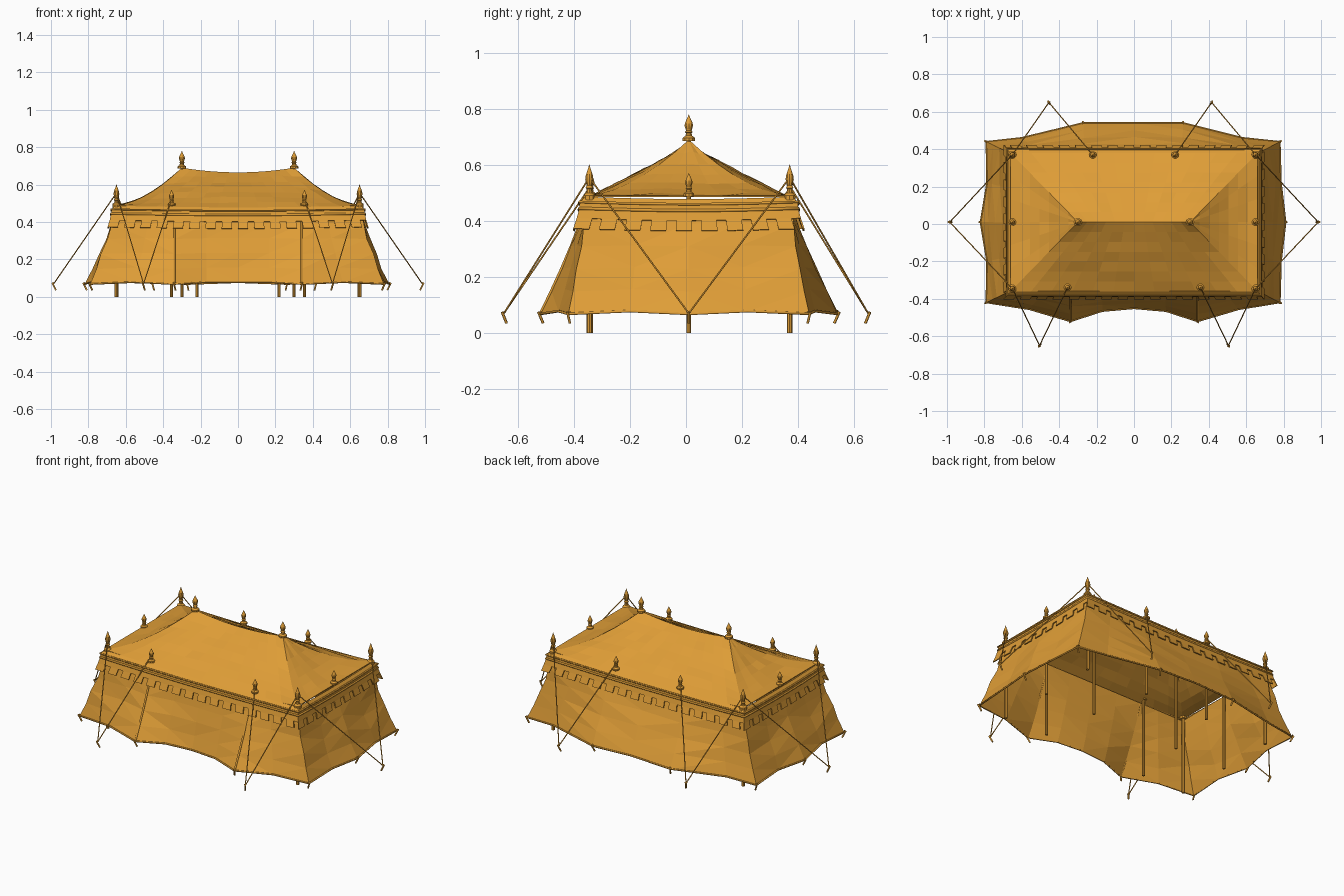
import bpy, bmesh, math, random
from mathutils import Vector

random.seed(4)
if "Cube" in bpy.data.objects:
    bpy.data.objects.remove(bpy.data.objects["Cube"], do_unlink=True)

canvas = bpy.data.materials.new("ochre canvas")
canvas.use_nodes = True
OCHRE = (0.74, 0.34, 0.038, 1)
canvas.diffuse_color = OCHRE
canvas.node_tree.nodes["Principled BSDF"].inputs["Base Color"].default_value = OCHRE

CY, HX, HY = 0.01, 0.66, 0.37      # eave rectangle: centre y and half sizes
RIDGE = 0.30


def finish(name, bm, thickness=0):
    bmesh.ops.remove_doubles(bm, verts=bm.verts, dist=0.0005)
    bmesh.ops.recalc_face_normals(bm, faces=bm.faces)
    mesh = bpy.data.meshes.new(name)
    bm.to_mesh(mesh)
    bm.free()
    mesh.materials.append(canvas)
    ob = bpy.data.objects.new(name, mesh)
    bpy.context.collection.objects.link(ob)
    if thickness:
        mod = ob.modifiers.new("cloth thickness", "SOLIDIFY")
        mod.thickness = thickness
    return ob


def smooth(ob):
    bpy.ops.object.select_all(action='DESELECT')
    ob.select_set(True)
    bpy.context.view_layer.objects.active = ob
    bpy.ops.object.shade_smooth_by_angle()


def add_grid(bm, rows, wrap=False):
    grid = [[bm.verts.new(p) for p in row] for row in rows]
    for low, high in zip(grid, grid[1:]):
        n = len(low)
        for i in range(n if wrap else n - 1):
            j = (i + 1) % n
            bm.faces.new((low[i], low[j], high[j], high[i]))


def tube(name, points, radius, closed=False):
    data = bpy.data.curves.new(name, 'CURVE')
    data.dimensions = '3D'
    data.bevel_depth = radius
    data.bevel_resolution = 1
    data.use_fill_caps = True
    spline = data.splines.new('POLY')
    spline.points.add(len(points) - 1)
    for sp, p in zip(spline.points, points):
        sp.co = (*p, 1)
    spline.use_cyclic_u = closed
    data.materials.append(canvas)
    ob = bpy.data.objects.new(name, data)
    bpy.context.collection.objects.link(ob)
    bpy.ops.object.select_all(action='DESELECT')
    ob.select_set(True)
    bpy.context.view_layer.objects.active = ob
    bpy.ops.object.convert(target='MESH')


def lathe(name, x, y, profile, sides=10):
    bm = bmesh.new()
    turn = [2 * math.pi * k / sides for k in range(sides)]
    add_grid(bm, [[(x + r * math.cos(a), y + r * math.sin(a), z) for a in turn]
                  for r, z in profile], wrap=True)
    smooth(finish(name, bm))


# Hipped roof: sagging ridge, hips that sweep up, rumpled slopes
def roof_side(bm, a, b, r0, r1, belly, cols):
    rows = []
    steps = 7
    for s in range(steps + 1):
        t = s / steps
        row = []
        for c in range(cols + 1):
            u = c / cols
            p = Vector(a).lerp(Vector(b), u).lerp(Vector(r0).lerp(Vector(r1), u), t)
            m = belly * (1 - (2 * u - 1) ** 4)
            z = (0.49 + 0.2 * t ** 1.75) * (1 - m) + (0.478 + 0.212 * t) * m
            z -= 0.025 * belly * t * (1 - (2 * u - 1) ** 2)
            if 0 < s < steps and 0 < c < cols:
                z += random.uniform(-0.004, 0.004)
            row.append((p.x, p.y, z))
        rows.append(row)
    add_grid(bm, rows)


corners = [(-HX, CY - HY), (HX, CY - HY), (HX, CY + HY), (-HX, CY + HY)]
c3 = [(x, y, 0) for x, y in corners]
left_end, right_end = (RIDGE, CY, 0), (-RIDGE, CY, 0)
bm = bmesh.new()
roof_side(bm, c3[0], c3[1], right_end, left_end, 1, 12)
roof_side(bm, c3[2], c3[3], left_end, right_end, 1, 12)
roof_side(bm, c3[1], c3[2], left_end, left_end, 0, 6)
roof_side(bm, c3[3], c3[0], right_end, right_end, 0, 6)
finish("roof", bm, 0.005)


# Eave band and crenellated valance
def eave_point(side, u, out, z):
    a, b = Vector(corners[side]), Vector(corners[(side + 1) % 4])
    p = a.lerp(b, u)
    sx, sy = p.x / HX, (p.y - CY) / HY
    return (p.x + sx * out, p.y + sy * out * 1.15, z)


bm = bmesh.new()
for side, teeth in enumerate((16, 9, 16, 9)):
    cuts = [0]
    for k in range(teeth):
        cuts += [(k + 0.62) / teeth, (k + 1) / teeth]
    levels = [(0, 0.486), (0.016, 0.468), (0.018, 0.445), (0.026, 0.41)]
    add_grid(bm, [[eave_point(side, u, o, z - 0.008 * math.sin(math.pi * u)) for u in cuts]
                  for o, z in levels])
    for k in range(teeth):
        span = (cuts[2 * k], cuts[2 * k + 1])
        add_grid(bm, [[eave_point(side, u, o, z - 0.008 * math.sin(math.pi * u)) for u in span]
                      for o, z in ((0.026, 0.41), (0.037, 0.373))])
finish("valance", bm, 0.006)
for z, r in ((0.468, 0.005), (0.445, 0.006)):
    tube("eave_cord", [eave_point(s, k / 8, 0.018, z - 0.008 * math.sin(math.pi * k / 8))
                       for s in range(4) for k in range(8)], r, True)

# Splayed walls, pinned out at the pegs
front = [(-.79, -.42), (-.56, -.455), (-.34, -.52), (-.17, -.465), (0, -.45),
         (.17, -.465), (.34, -.52), (.56, -.455), (.78, -.42)]
right = [(.785, -.2), (.81, .01), (.785, .22)]
back = [(.78, .44), (.58, .46), (.26, .54), (0, .54), (-.27, .54), (-.6, .46), (-.79, .44)]
left = [(-.785, .22), (-.82, .01), (-.785, -.2)]
base = front + right + back + left
pinned = {0, 2, 6, 8, 10, 12, 14, 16, 18, 20}


def wall_point(i, t, rumple=0):
    x, y = base[i]
    ground = Vector((x, y, 0.068 if i in pinned else 0.078))
    if abs(x) > 0.7:
        tx = math.copysign(0.655, x)
    else:
        tx = x if abs(x) < 0.5 else x * 0.835
    ty = y * 0.85 if (x, y) in right + left else (CY + math.copysign(HY - 0.005, y))
    top = Vector((tx, ty, 0.47))
    s = t ** 1.2
    p = Vector((top.x + (ground.x - top.x) * s, top.y + (ground.y - top.y) * s,
                top.z + (ground.z - top.z) * t))
    return p * (1 + rumple) - Vector((0, 0, p.z * rumple))


bm = bmesh.new()
rows = 5
add_grid(bm, [[wall_point(i, r / rows, random.uniform(-.014, .008) if 1 < r < rows else 0)
               for i in range(len(base))] for r in range(rows + 1)], wrap=True)
bmesh.ops.triangulate(bm, faces=bm.faces)
finish("walls", bm, 0.005)
tube("wall_hem", [wall_point(i, 1) for i in range(len(base))], 0.005, True)
for i in (2, 6):
    tube("door_seam", [wall_point(i, k / 5) for k in range(6)], 0.006)


# Tent pegs lean away from the centre
def peg(x, y, z=0.075):
    d = Vector((x, y - CY, 0)).normalized()
    p = Vector((x, y, z))
    tube("peg", [p + d * 0.008, p - d * 0.012 - Vector((0, 0, 0.04))], 0.005)
    side = Vector((-d.y, d.x, 0)) * 0.008
    tube("peg_hook", [p - side, p + side], 0.003)


for i in pinned:
    peg(*base[i])

# Poles with turned finials
SPEAR = [(0, 0), (1, 0), (1, .12), (.55, .2), (.45, .3), (.62, .34), (.45, .4),
         (.7, .58), (.62, .68), (.22, .88), (0, 1)]


def pole(x, y, roof_z, tip_z, width=0.02, foot=0.0085):
    lathe("pole", x, y, [(0, 0), (foot, 0), (foot, roof_z), (0, roof_z)], 8)
    lathe("finial", x, y, [(r * width, roof_z + h * (tip_z - roof_z)) for r, h in SPEAR])


for sx in (-1, 1):
    pole(sx * RIDGE, CY, 0.685, 0.78, 0.023)
    pole(sx * 0.65, CY, 0.487, 0.572)
    pole(sx * 0.355, -0.34, 0.487, 0.572)
    pole(sx * 0.22, 0.37, 0.487, 0.572)
    for y in (-0.345, 0.37):
        pole(sx * 0.65, y, 0.475, 0.602, 0.022, 0.01)

# Guy ropes run from the pole tops to shared pegs
for sx in (-1, 1):
    stays = [((0.985, CY), [(0.65, -0.345), (0.65, 0.37)]),
             ((0.505, -0.65), [(0.65, -0.345), (0.355, -0.34)]),
             ((0.435, 0.65), [(0.65, 0.37), (0.22, 0.37)])]
    for (px, py), tops in stays:
        px = px - 0.02 * sx if py > 0.5 else px
        peg(sx * px, py)
        for tx, ty in tops:
            z = 0.555 if tx > 0.6 else 0.525
            tube("guy_rope", [(sx * tx, ty, z), (sx * px, py, 0.07)], 0.003)
